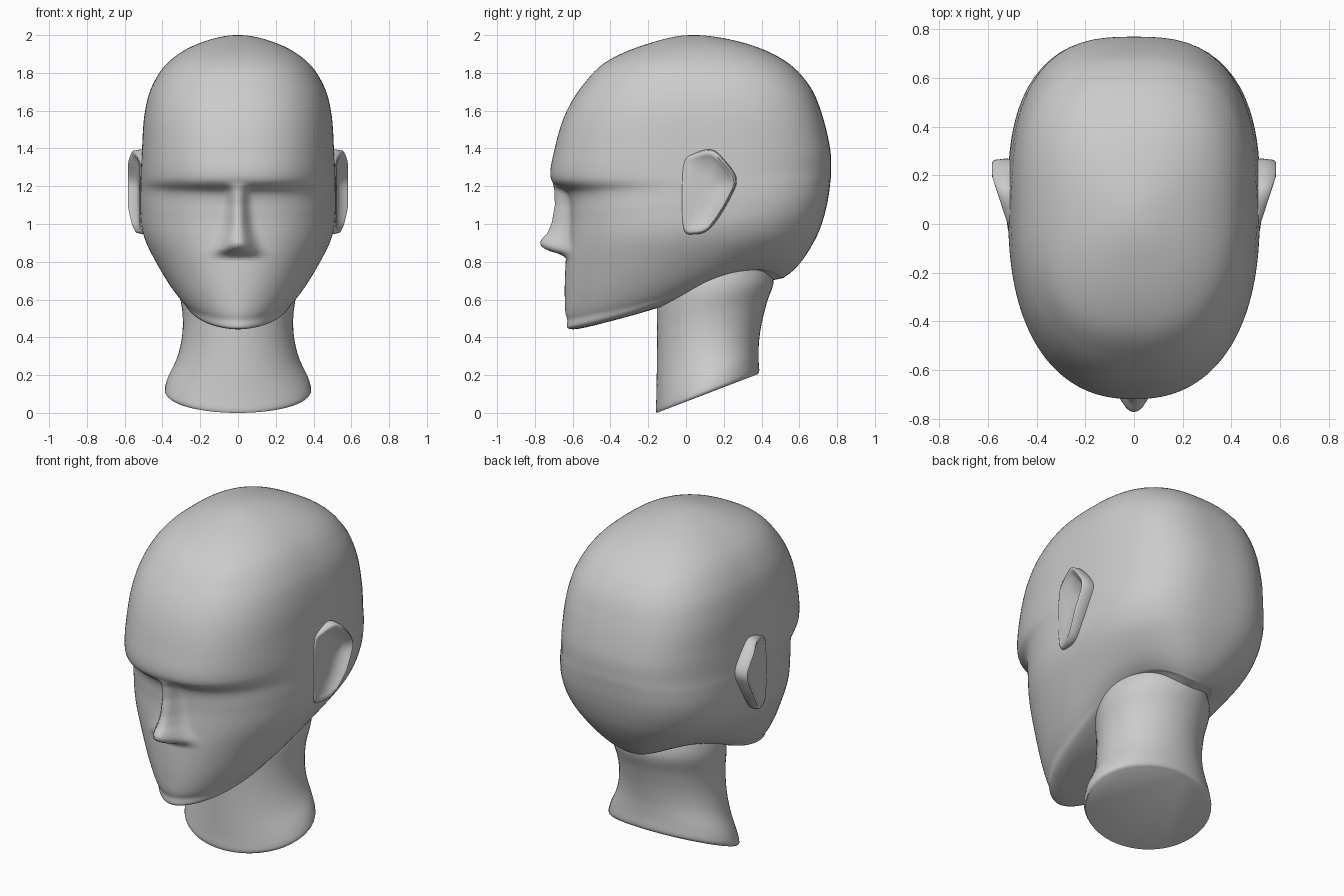
import bpy, bmesh
from math import sin, cos, pi, exp

if "Cube" in bpy.data.objects:
    bpy.data.objects.remove(bpy.data.objects["Cube"])


def catmull(a, b, c, d, t):
    return [0.5 * (2*q + (r-p)*t + (2*p-5*q+4*r-s)*t*t + (3*q-p-3*r+s)*t**3)
            for p, q, r, s in zip(a, b, c, d)]


def spline(pts, sub, first, last):
    """Smooth run through pts, with phantom end points."""
    p = [first] + pts + [last]
    out = [catmull(*p[i:i+4], j / sub) for i in range(len(pts)-1) for j in range(sub)]
    return out + [list(pts[-1])]


def ring(p, n):
    """Tilted oval: front y,z / back y,z / half width / front and back squareness / sag."""
    yf, zf, yb, zb, w, ef, eb, k = p
    cy, a = (yf + yb) / 2, (yb - yf) / 2
    out = []
    for i in range(n):
        u = 2 * pi * i / n
        t = u - 0.5 * sin(u)
        e = ef if cos(t) > 0 else eb
        r = (abs(sin(t) / w)**e + abs(cos(t) / a)**e) ** (-1 / e)
        y = cy - r * cos(t)
        s = (y - yf) / (yb - yf)
        out.append((r * sin(t), y, zf + (zb - zf) * s + k * s**4 * (1 - s)))
    return out


def skin(name, loops, angle=40):
    """Bridge closed loops, cap both ends, shade smooth."""
    bm = bmesh.new()
    vs = [[bm.verts.new(c) for c in lp] for lp in loops]
    n = len(vs[0])
    for a, b in zip(vs, vs[1:]):
        for i in range(n):
            j = (i + 1) % n
            bm.faces.new((a[i], a[j], b[j], b[i]))
    bm.faces.new(vs[0])
    bm.faces.new(vs[-1])
    bmesh.ops.recalc_face_normals(bm, faces=bm.faces[:])
    me = bpy.data.meshes.new(name)
    bm.to_mesh(me)
    bm.free()
    ob = bpy.data.objects.new(name, me)
    bpy.context.collection.objects.link(ob)
    bpy.ops.object.select_all(action='DESELECT')
    ob.select_set(True)
    bpy.context.view_layer.objects.active = ob
    bpy.ops.object.shade_smooth_by_angle(angle=angle * pi / 180)
    return ob


def lookup(table, z):
    for a, b in zip(table, table[1:]):
        if b[0] <= z <= a[0]:
            t = (a[0] - z) / (a[0] - b[0])
            return [p + (q - p) * t for p, q in zip(a, b)]


# Head: rings from crown to jaw
head = [
    (.035, 2.0, .045, 2.0, .005, 2.2, 2.2, 0),
    (-.20, 1.955, .32, 1.955, .21, 2.3, 2.4, 0),
    (-.42, 1.86, .53, 1.86, .365, 2.4, 2.6, 0),
    (-.55, 1.73, .655, 1.73, .455, 2.4, 2.7, 0),
    (-.64, 1.58, .72, 1.58, .495, 2.4, 2.8, 0),
    (-.695, 1.40, .763, 1.40, .508, 2.4, 2.8, 0),
    (-.715, 1.24, .768, 1.28, .515, 2.3, 2.8, 0),
    (-.63, 1.16, .763, 1.21, .517, 2.3, 2.8, 0),
    (-.615, 1.05, .75, 1.12, .518, 2.3, 2.8, 0),
    (-.625, .92, .725, 1.02, .508, 2.2, 2.7, .1),
    (-.637, .80, .685, .92, .468, 2.1, 2.6, .2),
    (-.642, .62, .61, .80, .385, 2.0, 2.5, .6),
    (-.63, .50, .53, .725, .31, 1.9, 2.4, .9),
    (-.57, .445, .45, .70, .24, 1.9, 2.3, 1),
    (-.07, .58, -.05, .59, .005, 2, 2, 0),
]
h = head[1]
loops = [ring(p, 128) for p in spline(head, 9, (h[2], h[1], h[0], h[3], -h[4]) + h[5:], head[-1])]

# Nose: z, ridge y, half width, pulled out of the face
nose = [(1.26, -.715, .05), (1.18, -.697, .045), (1.10, -.694, .045), (1.0, -.712, .052),
        (.95, -.735, .06), (.91, -.772, .07), (.885, -.77, .08), (.86, -.735, .09),
        (.845, -.68, .095), (.825, -.64, .095)]


def add_nose(c):
    x, y, z = c
    hit = lookup(nose, z) if y < -.3 and abs(x) < .25 else None
    if hit and hit[1] < y:
        y += (hit[1] - y) * exp(-(abs(x) / hit[2]) ** 2.5)
    return x, y, z


skin("head", [[add_nose(c) for c in lp] for lp in loops], 60)

# Neck: flared stand with a slanted base
neck = [
    (-.155, .0, .38, .205, .375, 2, 2, 0),
    (-.16, .02, .388, .225, .388, 2, 2, 0),
    (-.157, .08, .384, .29, .37, 2, 2, 0),
    (-.155, .20, .387, .38, .322, 2, 2, 0),
    (-.153, .33, .402, .48, .296, 2, 2, 0),
    (-.153, .46, .43, .59, .294, 2, 2, 0),
    (-.15, .62, .465, .71, .31, 2, 2, 0),
    (-.10, .74, .42, .85, .28, 2, 2, 0),
]
skin("neck", [ring(p, 64) for p in spline(neck, 4, neck[0], neck[-1])])

# Ears: side outline (y, z) lofted to a rim and an inner bowl, mirrored
outline = [(-.01, 1.32), (.04, 1.365), (.13, 1.388), (.195, 1.34), (.262, 1.24), (.235, 1.15),
           (.165, 1.03), (.11, .97), (.05, .953), (-.01, .975), (-.02, 1.15)]
edge = spline(outline + outline[:1], 4, outline[-1], outline[1])[:-1]


def ear_loop(scale, inner, lift):
    out = []
    for y, z in edge:
        rise = max(0, min(1, y / .2))
        out.append((inner + lift * rise, .07 + (y - .07) * scale, 1.17 + (z - 1.17) * scale))
    return out


ear = skin("ears", [ear_loop(1.0, .48, 0), ear_loop(1.03, .505, .02), ear_loop(1.0, .517, .058),
                    ear_loop(.95, .520, .062), ear_loop(.87, .519, .05), ear_loop(.78, .521, .018),
                    ear_loop(.4, .521, .006), ear_loop(.05, .522, 0)], 60)
ear.modifiers.new("mirror", 'MIRROR').use_axis[0] = True
